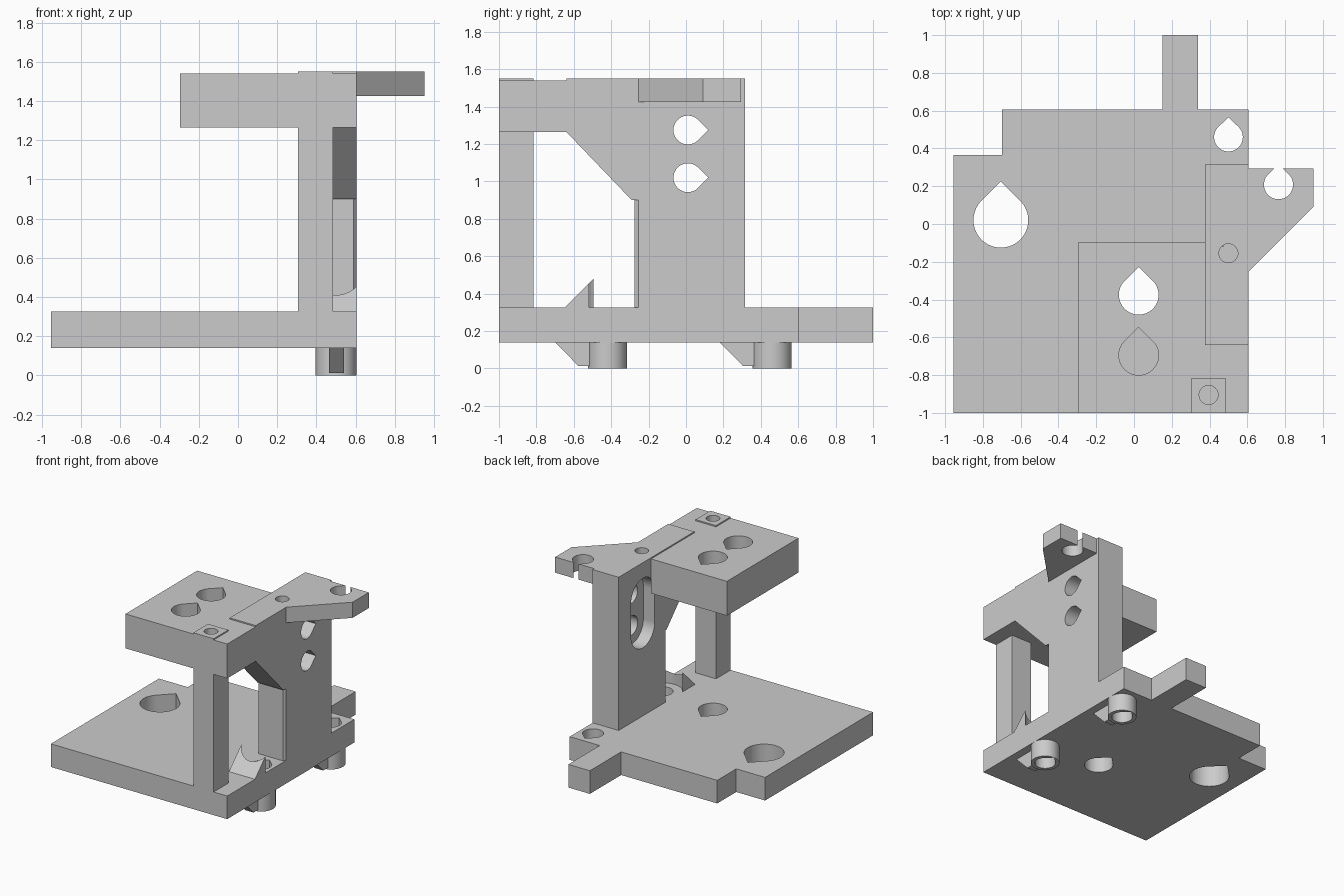
import bpy, bmesh, math
from mathutils import Vector

cube = bpy.data.objects.get("Cube")
if cube:
    bpy.data.objects.remove(cube, do_unlink=True)

grey = bpy.data.materials.new("plain grey")
grey.use_nodes = True
colour = (0.6, 0.6, 0.6, 1)
grey.diffuse_color = colour
grey.node_tree.nodes["Principled BSDF"].inputs["Base Color"].default_value = colour


def prism(name, outline, low, high, axis="z"):
    """Extrude a 2D outline; axis z takes (x, y) points, axis x takes (y, z) points."""
    def place(p):
        return Vector((p[0], p[1], low)) if axis == "z" else Vector((low, p[0], p[1]))
    bm = bmesh.new()
    face = bm.faces.new([bm.verts.new(place(p)) for p in outline])
    top = bmesh.ops.extrude_face_region(bm, geom=[face])["geom"]
    step = Vector((0, 0, high - low)) if axis == "z" else Vector((high - low, 0, 0))
    bmesh.ops.translate(bm, verts=[v for v in top if isinstance(v, bmesh.types.BMVert)], vec=step)
    bmesh.ops.recalc_face_normals(bm, faces=bm.faces)
    mesh = bpy.data.meshes.new(name)
    bm.to_mesh(mesh)
    bm.free()
    mesh.materials.append(grey)
    obj = bpy.data.objects.new(name, mesh)
    bpy.context.collection.objects.link(obj)
    return obj


def rect(x0, x1, y0, y1):
    return [(x0, y0), (x1, y0), (x1, y1), (x0, y1)]


def arc(cx, cy, r, start=0, end=360, steps=48):
    count = steps if end - start == 360 else steps + 1
    angles = [math.radians(start + (end - start) * i / steps) for i in range(count)]
    return [(cx + r * math.cos(a), cy + r * math.sin(a)) for a in angles]


def teardrop(cx, cy, r, point=90, tip=1.414):
    """Circle drawn out to a point in the given direction."""
    a = math.radians(point)
    return arc(cx, cy, r, point + 45, point + 315) + [
        (cx + tip * r * math.cos(a), cy + tip * r * math.sin(a))]


def cut(obj, *cutters):
    for c in cutters:
        c.hide_render = True
        c.hide_viewport = True
        c.display_type = "WIRE"
        mod = obj.modifiers.new(c.name, "BOOLEAN")
        mod.operation = "DIFFERENCE"
        mod.solver = "EXACT"
        mod.object = c


# Base plate with corner notch and rear tab
base = prism("base_plate", [
    (-0.955, -1), (0.605, -1), (0.605, 0.605), (0.34, 0.605), (0.34, 1), (0.15, 1),
    (0.15, 0.605), (-0.70, 0.605), (-0.70, 0.365), (-0.955, 0.365)], 0.14, 0.325)
plate_bore = prism("plate_bore_cutter", teardrop(0.025, -0.375, 0.105), -0.1, 2)
top_bore = prism("top_bore_cutter", teardrop(0.025, -0.695, 0.105), 1, 2)
corner_bore = prism("corner_bore_cutter", teardrop(-0.705, 0.02, 0.145), -0.1, 1)
cut(base, plate_bore, corner_bore)

# Hollow feet under the base, each with a sloped rib
for side, y in (("front", -0.42), ("rear", 0.46)):
    bore = prism(side + "_foot_cutter", teardrop(0.5, y, 0.076, 90, 1.37), -0.1, 0.4)
    foot = prism(side + "_foot", arc(0.5, y, 0.105), 0, 0.15)
    rib = prism(side + "_foot_rib", [(y - 0.28, 0.145), (y - 0.28, 0.14), (y - 0.155, 0.013),
                                     (y - 0.09, 0.013), (y - 0.09, 0.145)], 0.465, 0.54, "x")
    cut(base, bore)
    cut(foot, bore)

# Sloped guard on the base, hollowed around the front foot's hole
guard = prism("guard_wedge", [(-0.65, 0.32), (-0.65, 0.325), (-0.48, 0.495), (-0.48, 0.32)],
              0.375, 0.605, "x")
cut(guard, prism("guard_cutter", arc(0.5, -0.42, 0.145), 0.3, 0.6))

# Upright wall with sloping brace
wall = prism("upright_wall", [
    (-0.275, 0.32), (0.315, 0.32), (0.315, 1.55), (-0.64, 1.55), (-0.64, 1.265),
    (-0.29, 0.9), (-0.275, 0.9)], 0.375, 0.605, "x")
slot = arc(0.01, 1.275, 0.15, 0, 180) + arc(0.01, 1.02, 0.15, 180, 360)
cut(wall, prism("slot_cutter", slot, 0.3, 0.475, "x"),
    prism("wall_edge_cutter", [(0.585, -0.28), (0.62, -0.28), (0.62, -0.255), (0.605, -0.255)],
          0.325, 0.9),
    prism("wall_pin_cutter", arc(0.5, -0.155, 0.05), 1.35, 2))
for z in (1.02, 1.275):
    cut(wall, prism("wall_hole_cutter", teardrop(0.01, z, 0.077, 0), 0.3, 0.8, "x"))

# Top plate and front post
plate = prism("top_plate", [(-0.295, -1), (0.605, -1), (0.605, -0.64), (0.375, -0.64),
                            (0.375, -0.095), (-0.295, -0.095)], 1.265, 1.54)
post = prism("front_post", rect(0.305, 0.485, -1, -0.815), 0.32, 1.55)
post_pin = prism("post_pin_cutter", arc(0.395, -0.905, 0.05), 1.35, 2)
cut(plate, plate_bore, top_bore, post_pin)
cut(post, post_pin)

# Side arm with an open-ended hole
arm = prism("side_arm", [(0.6, -0.26), (0.605, -0.255), (0.95, 0.09), (0.95, 0.295), (0.6, 0.295)],
            1.425, 1.55)
cut(arm, prism("arm_cutter", teardrop(0.765, 0.208, 0.077), 1, 2))

# Smooth round walls, keep edges sharp
bpy.ops.object.select_all(action="DESELECT")
for obj in bpy.context.scene.objects:
    if obj.type == "MESH" and not obj.hide_viewport:
        obj.select_set(True)
        bpy.context.view_layer.objects.active = obj
bpy.ops.object.shade_smooth_by_angle(angle=math.radians(30))
